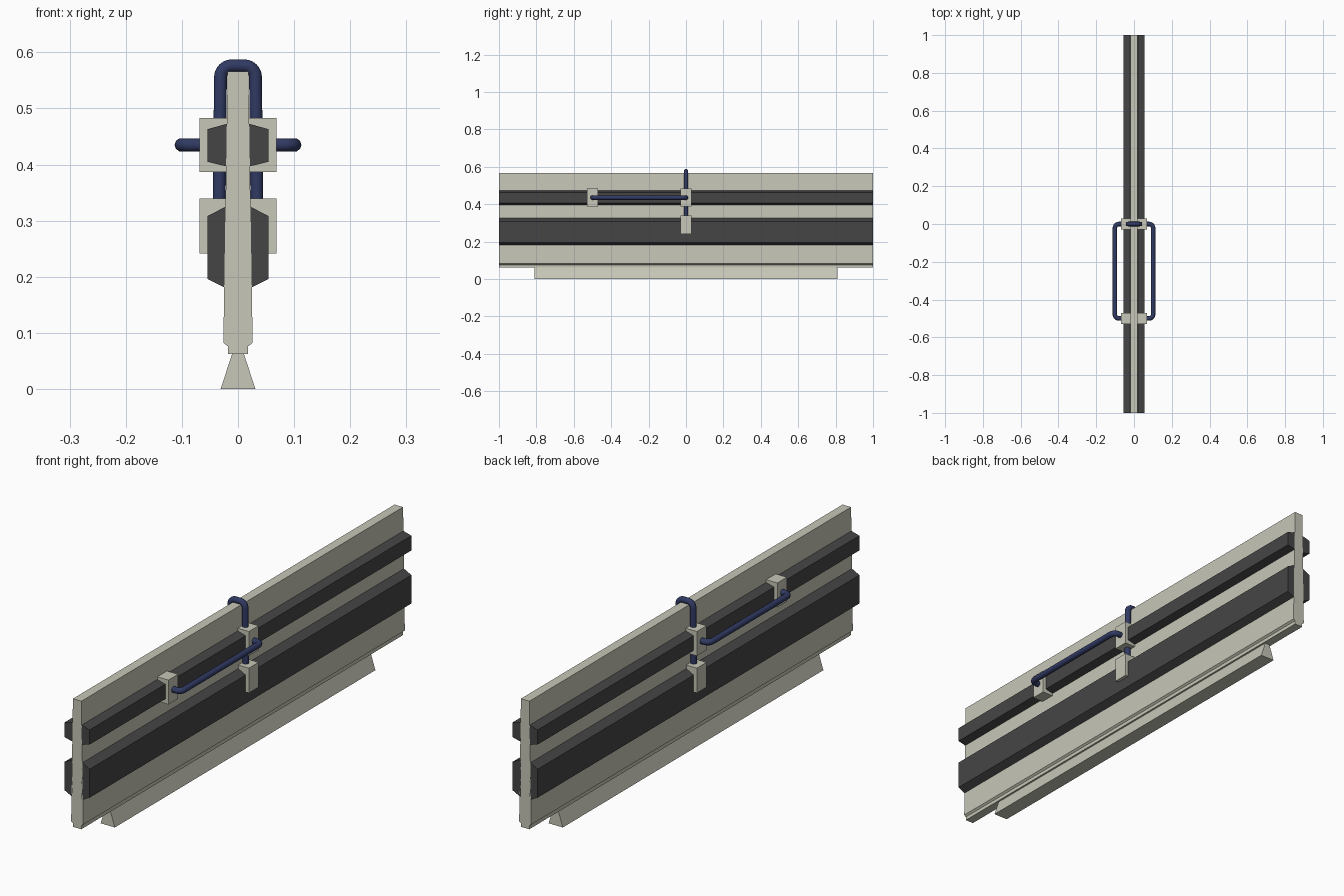
import bpy, bmesh, math
from mathutils import Vector

if "Cube" in bpy.data.objects:
    bpy.data.objects.remove(bpy.data.objects["Cube"])


def material(name, rgb):
    m = bpy.data.materials.new(name)
    m.diffuse_color = (*rgb, 1)
    m.use_nodes = True
    m.node_tree.nodes["Principled BSDF"].inputs["Base Color"].default_value = m.diffuse_color
    return m


CONCRETE = material("pale concrete", (0.57, 0.57, 0.48))
RUBBER = material("dark grey rail", (0.06, 0.06, 0.06))
STEEL = material("navy steel", (0.03, 0.042, 0.125))


def extrude(name, profile, y0, y1, mat):
    """Extrude an x-z outline along y."""
    bm = bmesh.new()
    face = bm.faces.new([bm.verts.new((x, y0, z)) for x, z in profile])
    res = bmesh.ops.extrude_face_region(bm, geom=[face])
    verts = [v for v in res["geom"] if isinstance(v, bmesh.types.BMVert)]
    bmesh.ops.translate(bm, verts=verts, vec=(0, y1 - y0, 0))
    bmesh.ops.recalc_face_normals(bm, faces=bm.faces)
    me = bpy.data.meshes.new(name)
    bm.to_mesh(me)
    bm.free()
    me.materials.append(mat)
    ob = bpy.data.objects.new(name, me)
    bpy.context.collection.objects.link(ob)
    return ob


def symmetric(half):
    """Complete a right-hand half outline by mirroring it in x."""
    return half + [(-x, z) for x, z in reversed(half)]


def tube(name, points, bend, radius, mat):
    """Round bar through the points, with rounded bends."""
    pts = [Vector(p) for p in points]
    path = [pts[0]]
    for a, b, c in zip(pts, pts[1:], pts[2:]):
        p, q = b + (a - b).normalized() * bend, b + (c - b).normalized() * bend
        for i in range(7):
            t = i / 6 * math.pi / 2
            path.append(b + (p - b) * (1 - math.sin(t)) + (q - b) * (1 - math.cos(t)))
    path.append(pts[-1])
    cu = bpy.data.curves.new(name, 'CURVE')
    cu.dimensions = '3D'
    cu.bevel_depth = radius
    cu.bevel_resolution = 3
    cu.use_fill_caps = True
    sp = cu.splines.new('POLY')
    sp.points.add(len(path) - 1)
    for s, p in zip(sp.points, path):
        s.co = (*p, 1)
    sp.use_smooth = True
    cu.materials.append(mat)
    ob = bpy.data.objects.new(name, cu)
    bpy.context.collection.objects.link(ob)
    bpy.ops.object.select_all(action='DESELECT')
    ob.select_set(True)
    bpy.context.view_layer.objects.active = ob
    bpy.ops.object.convert(target='MESH')
    bpy.ops.object.shade_smooth_by_angle(angle=math.radians(50))


# Main wall panel with stepped lower edge, and its narrower foot
extrude("wall_panel", symmetric([(0.018, 0.062), (0.018, 0.076), (0.026, 0.082),
                                 (0.026, 0.09), (0.0185, 0.566)]), -1, 1, CONCRETE)
extrude("foot", symmetric([(0.031, 0), (0.010, 0.064)]), -0.81, 0.81, CONCRETE)

for side, s in (("right", 1), ("left", -1)):
    # Bevelled dark rails: inner bottom, outer bottom, outer top, inner top
    for name, zs in (("upper", (0.396, 0.405, 0.463, 0.473)),
                     ("lower", (0.178, 0.196, 0.308, 0.327))):
        xs = (0.018, 0.0545, 0.0545, 0.018)
        extrude(f"{name}_rail_{side}", [(s * x, z) for x, z in zip(xs, zs)], -1, 1, RUBBER)

    # Clamp blocks
    for name, y, z0, z1 in (("upper_middle", 0, 0.387, 0.483),
                            ("upper_front", -0.5, 0.387, 0.483),
                            ("lower_middle", 0, 0.241, 0.339)):
        extrude(f"{name}_block_{side}",
                [(s * 0.017, z0), (s * 0.0685, z0), (s * 0.0685, z1), (s * 0.017, z1)],
                y - 0.03, y + 0.03, CONCRETE)

    # Horizontal handle between the upper blocks
    x0, x1 = s * 0.05, s * 0.101
    tube(f"side_handle_{side}", [(x0, 0, 0.435), (x1, 0, 0.435),
                                 (x1, -0.5, 0.435), (x0, -0.5, 0.435)], 0.02, 0.012, STEEL)

# Staple over the top of the panel
tube("top_staple", [(-0.034, 0, 0.29), (-0.031, 0, 0.576),
                    (0.031, 0, 0.576), (0.034, 0, 0.29)], 0.02, 0.012, STEEL)
